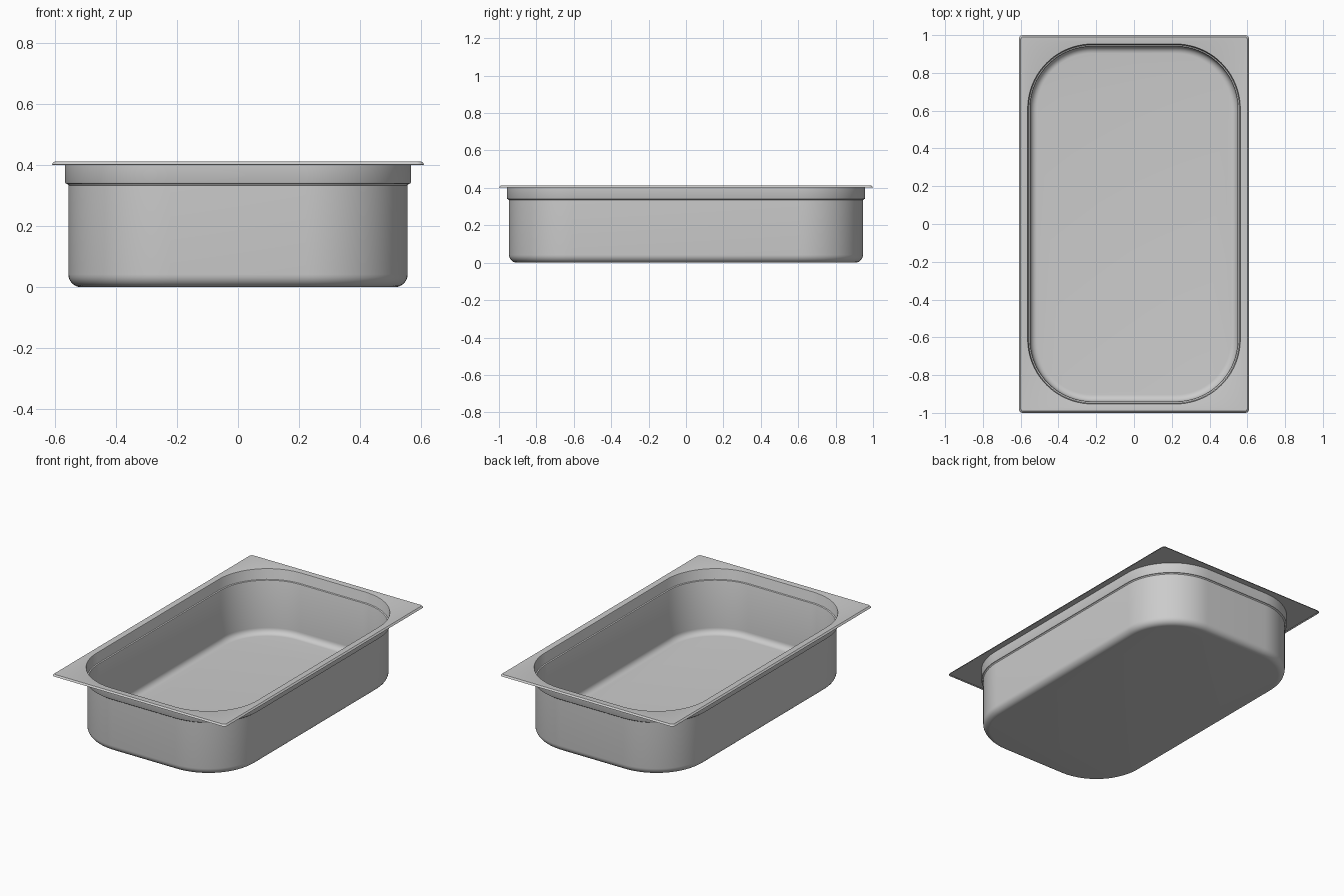
import bpy, bmesh
from math import sin, cos, pi, radians

if "Cube" in bpy.data.objects:
    bpy.data.objects.remove(bpy.data.objects["Cube"])

HX, HY, R = 0.556, 0.946, 0.335   # body half sizes and corner radius
TOP, T = 0.412, 0.007             # rim height, sheet thickness
SEG = 20                          # segments per corner


def rounded_loop(bm, hx, hy, r, z):
    verts = []
    for k, (sx, sy) in enumerate([(1, 1), (-1, 1), (-1, -1), (1, -1)]):
        for i in range(SEG + 1):
            a = (k + i / SEG) * pi / 2
            verts.append(bm.verts.new((sx * (hx - r) + r * cos(a),
                                       sy * (hy - r) + r * sin(a), z)))
    return verts


def wall(d, z):
    # loop offset outwards from the body outline by d
    return (HX + d, HY + d, R + d, z)


def rim(d, z):
    # loop of the rectangular flange, set in from its edge by d
    return (0.61 - d, 1.0 - d, 0.022 - d * 0.5, z)


def floor_fillet(inset, z, r, n=7):
    return [wall(-inset - r + r * sin(i / n * pi / 2),
                 z + r - r * cos(i / n * pi / 2)) for i in range(n + 1)]


# outer skin: floor fillet, wall, stacking step, collar
outer = floor_fillet(0, 0, 0.042) + [
    wall(0, 0.334), wall(0.003, 0.338), wall(0.009, 0.340),
    wall(0.011, 0.344), wall(0.011, TOP - T)]
# flange with turned-down edge
flange = [rim(0.008, TOP - T), rim(0.003, TOP - 0.011), rim(0, TOP - 0.010),
          rim(0.002, TOP - 0.006), rim(0.009, TOP)]
# inner skin, from the mouth down to the floor
inner = [wall(0.011, TOP), wall(0.007, TOP - 0.001), wall(0.005, TOP - 0.005),
         wall(0.004, 0.350), wall(0.002, 0.346), wall(-0.005, 0.343),
         wall(-T, 0.338)] + floor_fillet(T, T, 0.036)[::-1]

bm = bmesh.new()
loops = [rounded_loop(bm, *p) for p in outer + flange + inner]
for a, b in zip(loops, loops[1:]):
    n = len(a)
    for i in range(n):
        j = (i + 1) % n
        bm.faces.new((a[i], a[j], b[j], b[i]))
bm.faces.new(loops[0][::-1])
bm.faces.new(loops[-1])
bmesh.ops.recalc_face_normals(bm, faces=bm.faces)

mesh = bpy.data.meshes.new("food_pan")
bm.to_mesh(mesh)
bm.free()
pan = bpy.data.objects.new("food_pan", mesh)
bpy.context.collection.objects.link(pan)
bpy.context.view_layer.objects.active = pan
pan.select_set(True)
bpy.ops.object.shade_smooth_by_angle(angle=radians(30))
